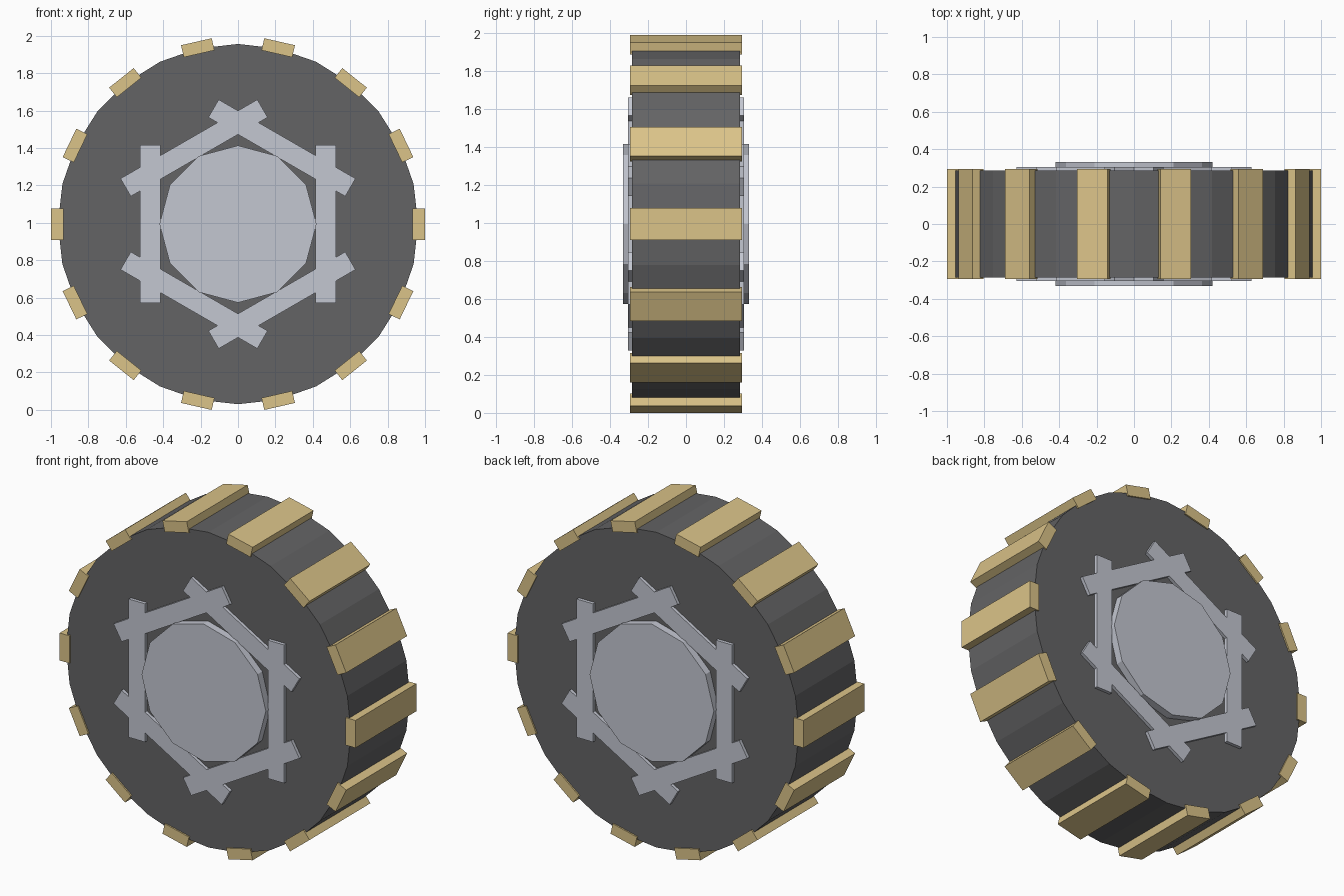
import bpy
import bmesh
from math import radians, pi
from mathutils import Matrix, Vector

cube = bpy.data.objects.get("Cube")
if cube:
    bpy.data.objects.remove(cube, do_unlink=True)

AXLE = Vector((0, 0, 0.993))


def material(name, colour):
    mat = bpy.data.materials.new(name)
    mat.use_nodes = True
    mat.diffuse_color = (*colour, 1)
    bsdf = mat.node_tree.nodes["Principled BSDF"]
    bsdf.inputs["Base Color"].default_value = (*colour, 1)
    bsdf.inputs["Roughness"].default_value = 0.8
    return mat


rubber = material("dark grey rubber", (0.126, 0.126, 0.13))
wood = material("tan tread", (0.71, 0.55, 0.25))
metal = material("light grey metal", (0.55, 0.57, 0.64))


def finish(bm, name, mat):
    mesh = bpy.data.meshes.new(name)
    bm.to_mesh(mesh)
    bm.free()
    mesh.materials.append(mat)
    obj = bpy.data.objects.new(name, mesh)
    obj.location = AXLE
    bpy.context.collection.objects.link(obj)
    return obj


def disc(name, sides, radius, width, mat):
    """Flat-sided cylinder lying along y, with a corner at the top."""
    bm = bmesh.new()
    bmesh.ops.create_cone(bm, cap_ends=True, segments=sides, radius1=radius,
                          radius2=radius, depth=width,
                          matrix=Matrix.Rotation(pi / 2, 4, "X"))
    return finish(bm, name, mat)


def ring_block(name, angle, radius, size, mat):
    """Box set at a radius and turned about the axle."""
    bm = bmesh.new()
    place = (Matrix.Rotation(angle, 4, "Y")
             @ Matrix.Translation((radius, 0, 0))
             @ Matrix.Diagonal((*size, 1)))
    bmesh.ops.create_cube(bm, size=1, matrix=place)
    return finish(bm, name, mat)


# Tyre body and hub
disc("tyre", 28, 0.963, 0.57, rubber)
disc("hub", 12, 0.42, 0.662, metal)

# Tread blocks around the rim
TREADS = 14
for i in range(TREADS):
    ring_block(f"tread_block_{i + 1}", 2 * pi * i / TREADS, 0.967,
               (0.066, 0.588, 0.168), wood)

# Six crossed bars framing the hub on both faces
for i in range(6):
    ring_block(f"hub_bar_{i + 1}", radians(60 * i), 0.47,
               (0.11, 0.61, 0.845), metal)
